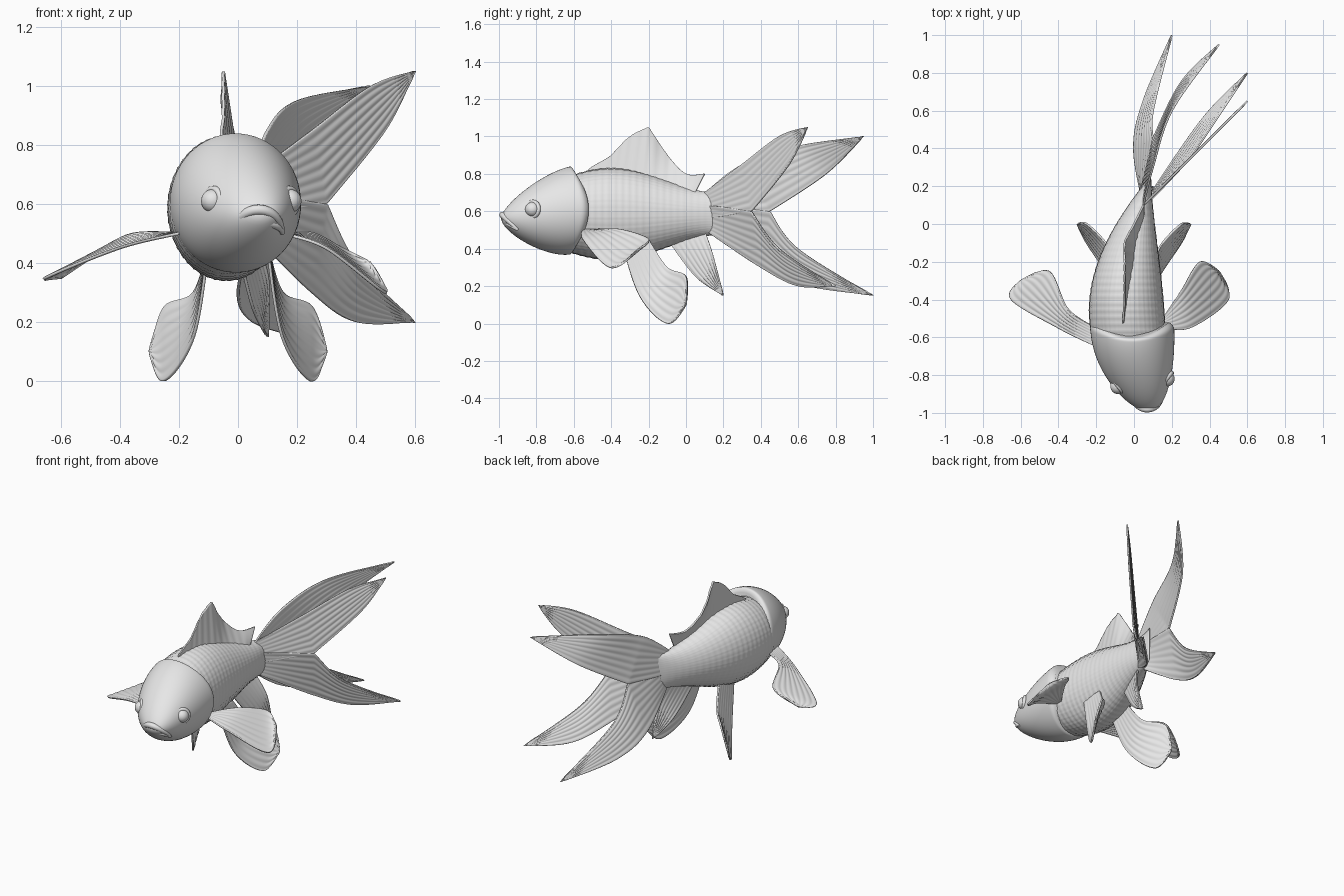
import bpy
import bmesh
from math import sin, cos, pi
from mathutils import Vector

cube = bpy.data.objects.get("Cube")
if cube:
    bpy.data.objects.remove(cube, do_unlink=True)

# Single plain clay colour
grey = (.8, .8, .8, 1)
clay = bpy.data.materials.new("light_grey")
clay.use_nodes = True
clay.diffuse_color = grey
clay.node_tree.nodes["Principled BSDF"].inputs["Base Color"].default_value = grey


def smooth_path(points, count, corner=0):
    """Sample a curve through all the points, smooth except at the corner."""
    points = [Vector(point) for point in points]
    last = len(points) - 1
    samples = []
    for i in range(count):
        position = i / (count - 1) * last
        k = min(int(position), last - 1)
        t = position - k
        start, end = points[k], points[k + 1]
        before = k if k == corner else k - 1
        after = k + 1 if k + 1 == corner else min(k + 2, last)
        leave = (end - points[before]) / 2
        arrive = (points[after] - start) / 2
        ease = t * t * (3 - 2 * t)
        samples.append(start.lerp(end, ease)
                       + leave * t * (1 - t) ** 2 - arrive * t * t * (1 - t))
    return samples


def finish(name, bm):
    """Turn a bmesh into a smooth shaded object."""
    bmesh.ops.remove_doubles(bm, verts=bm.verts, dist=.0005)
    bmesh.ops.recalc_face_normals(bm, faces=bm.faces)
    mesh = bpy.data.meshes.new(name)
    bm.to_mesh(mesh)
    bm.free()
    mesh.shade_smooth()
    mesh.materials.append(clay)
    obj = bpy.data.objects.new(name, mesh)
    bpy.context.collection.objects.link(obj)
    return obj


def skin(bm, rows, closed):
    """Fill quads between neighbouring rows of vertices."""
    for low, high in zip(rows, rows[1:]):
        size = len(low)
        for j in range(size if closed else size - 1):
            k = (j + 1) % size
            bm.faces.new((low[j], low[k], high[k], high[j]))


def loft(name, start, end, section, rings, segments, scale_depth=0, gill_sweep=0):
    """Loft ellipses; section(y) gives centre x, centre z, half width, half height."""
    bm = bmesh.new()
    rows = []
    for i in range(rings):
        t = i / (rings - 1)
        y = start + (end - start) * t
        center_x, center_z, half_width, half_height = section(y)
        row = []
        for j in range(segments):
            angle = 2 * pi * j / segments
            # overlapping scales in staggered rows
            across, along = angle * 24, i * pi / 4
            bump = 1 + scale_depth * sin(across + along) * sin(across - along)
            row.append(bm.verts.new((
                center_x + half_width * cos(angle) * bump,
                y - gill_sweep * t ** 3 * sin(angle) ** 2,
                center_z + half_height * sin(angle) * bump)))
        rows.append(row)
    skin(bm, rows, True)
    bm.faces.new(rows[0])
    bm.faces.new(rows[-1])
    finish(name, bm)


def trunk_section(y):
    """Full at the shoulders, thin and upright at the tail root."""
    width = .2 * cos(pi / 2 * (y + .5) / .76)
    height = .11 + .135 * cos(pi / 2 * (y + .4) / .6) ** 2
    return .3 * (y + .4) ** 2 - .04, .585, width, height


def head_section(y):
    """Blunt snout widening to the gill cover, which tucks in at its rim."""
    swell = max(sin(pi / 2 * (y + .99) / .44), 0)
    tuck = 1 - .12 * max(0, (y + .57) / .05) ** 3
    return (.35 * (y + .5) ** 2 - .01, .6 + .1 * (y + .6),
            .222 * swell ** .5 * tuck, .235 * swell ** .65 * tuck)


def fin(name, front, back, rays=7, rays_across=False, corner=0):
    """Rippled membrane between two edges; the back one may have a corner."""
    bm = bmesh.new()
    length, width = 56, 48
    rows, ripples = [], {}
    pairs = zip(smooth_path(front, length), smooth_path(back, length, corner))
    for i, (a, b) in enumerate(pairs):
        along = i / (length - 1)
        row = []
        for j in range(width + 1):
            across = j / width
            vert = bm.verts.new(a.lerp(b, across))
            phase = along if rays_across else across
            ripples[vert] = .0015 * sin(2 * pi * rays * phase) * sin(pi * along)
            row.append(vert)
        rows.append(row)
    skin(bm, rows, False)
    bm.normal_update()
    for vert, ripple in ripples.items():
        vert.co += vert.normal * ripple
    obj = finish(name, bm)
    solid = obj.modifiers.new("thickness", "SOLIDIFY")
    solid.thickness = .01
    solid.offset = 0


def lip(name, rise, push, radius):
    """Arched tube, thickest in the middle."""
    curve = bpy.data.curves.new(name, "CURVE")
    curve.dimensions = "3D"
    curve.bevel_depth = radius
    curve.bevel_resolution = 4
    curve.use_fill_caps = True
    spline = curve.splines.new("POLY")
    steps = 24
    spline.points.add(steps)
    for i, point in enumerate(spline.points):
        angle = pi * i / steps
        arch = sin(angle)
        point.co = (.07 + .08 * cos(angle), -.9 - push * arch, .5 + rise * arch, 1)
        point.radius = .4 + .6 * arch
    spline.use_smooth = True
    curve.materials.append(clay)
    obj = bpy.data.objects.new(name, curve)
    bpy.context.collection.objects.link(obj)


# Scaled trunk and smooth head with a raised gill cover
loft("body", -.75, .25, trunk_section, rings=110, segments=128, scale_depth=.012)
loft("head", -.99, -.52, head_section, rings=64, segments=64, gill_sweep=.08)

# Bulging eyes with soft lids, on a head turned a little to its left
for name, side in (("right", -1), ("left", 1)):
    place = {"location": (.045 + side * .13, -.84 + side * .02, .61),
             "rotation": Vector((side, -.8, .1)).to_track_quat("Z", "Y").to_euler()}
    bpy.ops.mesh.primitive_uv_sphere_add(radius=.04, **place)
    bpy.context.object.name = name + "_eye"
    bpy.context.object.data.shade_smooth()
    bpy.context.object.data.materials.append(clay)
    bpy.ops.mesh.primitive_torus_add(major_radius=.04, minor_radius=.012, **place)
    bpy.context.object.name = name + "_eyelid"
    bpy.context.object.data.shade_smooth()
    bpy.context.object.data.materials.append(clay)

# Down-turned mouth
lip("upper_lip", rise=.08, push=.08, radius=.018)
lip("lower_lip", rise=.04, push=.06, radius=.016)

# Double tail: an upper and a lower lobe on each side, joined up to the fork
tail_root = Vector((.05, .1, .6))
tail_top = tail_root + Vector((0, 0, .1))
tail_base = tail_root - Vector((0, 0, .1))
left_fork, right_fork = (.3, .35, .6), (.1, .45, .6)
tip = (.6, .65, 1.05)
fin("left_upper_tail", [tail_top, (.25, .3, .85), (.45, .5, 1), tip],
    [tail_root, left_fork, (.5, .55, .85), tip], corner=1)
tip = (.6, .8, .2)
fin("left_lower_tail", [tail_base, (.25, .4, .3), (.4, .6, .2), tip],
    [tail_root, left_fork, (.4, .5, .4), tip], corner=1)
tip = (.45, .95, 1)
fin("right_upper_tail", [tail_top, (.1, .3, .85), (.2, .6, .95), tip],
    [tail_root, right_fork, (.25, .75, .8), tip], corner=1)
tip = (.2, 1, .15)
fin("right_lower_tail", [tail_base, (0, .4, .3), (.05, .65, .2), tip],
    [tail_root, right_fork, (.1, .6, .4), tip], corner=1)

# Back fin with a tall swept point
fin("dorsal_fin", [(-.05, -.5, .75), (.05, .05, .7)],
    [(-.05, -.5, .8), (-.05, -.4, .9), (-.05, -.3, 1), (-.05, -.2, 1.05),
     (-.05, -.1, .9), (0, 0, .8), (.05, .1, .8)],
    rays=12, rays_across=True, corner=3)

# Side fins, posed differently on each side
tip = (.45, -.25, .4)
fin("left_pectoral_fin", [(.15, -.55, .5), (.3, -.55, .45), (.5, -.4, .3), tip],
    [(.15, -.5, .5), (.25, -.35, .5), (.35, -.2, .45), tip])
tip = (-.6, -.3, .35)
fin("right_pectoral_fin", [(-.2, -.65, .5), (-.4, -.55, .45), (-.65, -.4, .35), tip],
    [(-.2, -.55, .5), (-.35, -.45, .5), (-.45, -.25, .45), tip])

# Mirrored belly fins with rounded ends
for name, side in (("right", -1), ("left", 1)):
    tip = (side * .3, 0, .1)
    fin(name + "_pelvic_fin",
        [(side * .1, -.35, .45), (side * .15, -.25, .15), (side * .25, -.1, 0), tip],
        [(side * .1, -.2, .45), (side * .15, -.1, .3), (side * .25, 0, .25), tip])

# Small fin under the tail root
tip = (.1, .2, .15)
fin("anal_fin", [(0, -.1, .45), (.05, .05, .25), tip],
    [(.05, .1, .5), (.1, .15, .35), tip])
